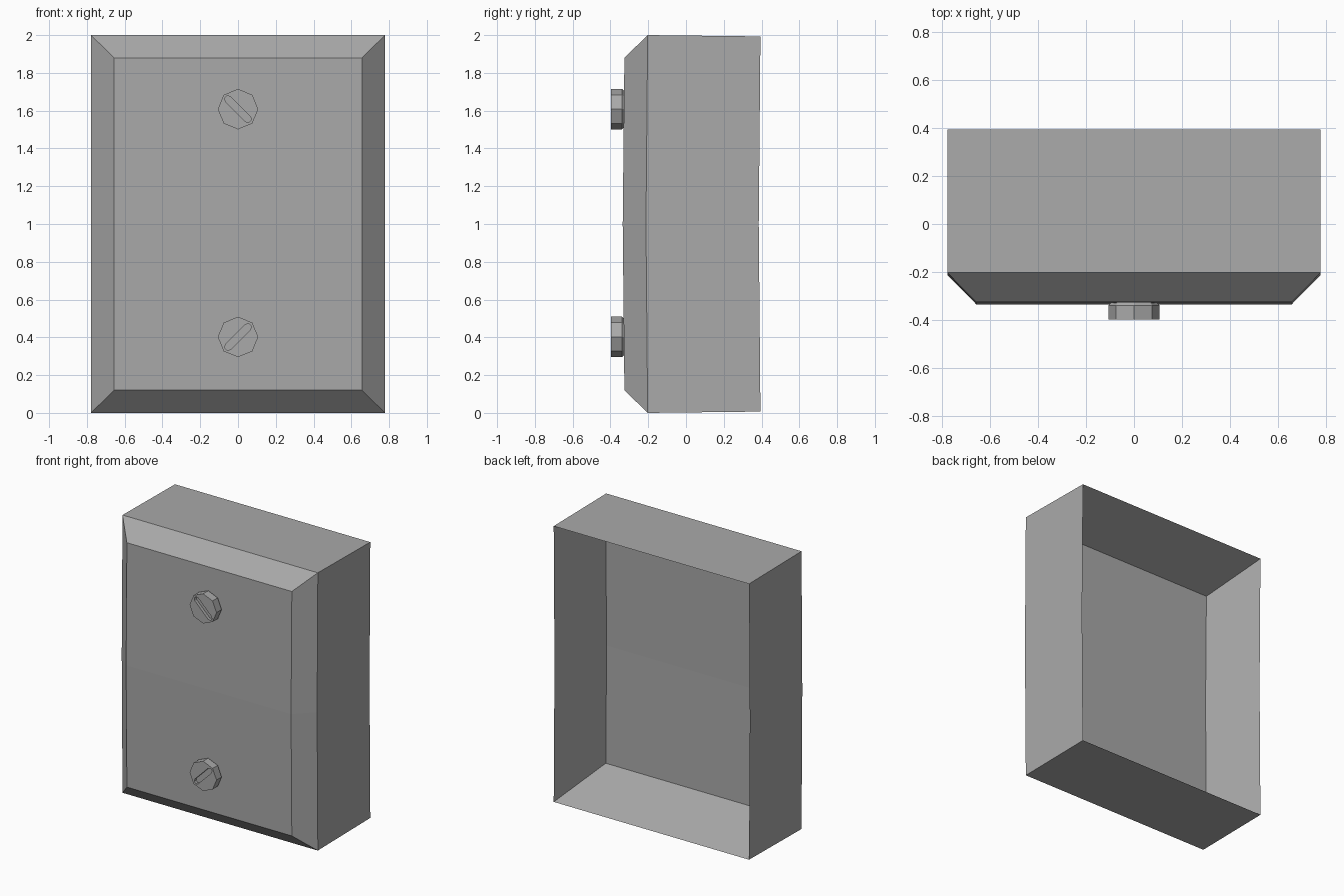
import bpy, bmesh, math
from mathutils import Matrix

cube = bpy.data.objects.get("Cube")
if cube:
    bpy.data.objects.remove(cube, do_unlink=True)

grey = bpy.data.materials.new("plain_grey")
grey.use_nodes = True
colour = (0.4, 0.4, 0.4, 1)
grey.diffuse_color = colour
grey.node_tree.nodes["Principled BSDF"].inputs["Base Color"].default_value = colour


def finish(bm, name):
    bmesh.ops.recalc_face_normals(bm, faces=bm.faces)
    mesh = bpy.data.meshes.new(name)
    bm.to_mesh(mesh)
    bm.free()
    mesh.materials.append(grey)
    obj = bpy.data.objects.new(name, mesh)
    bpy.context.collection.objects.link(obj)
    return obj


def loft(bm, loops):
    """Join successive loops of points with quads and return the vertex loops."""
    rings = [[bm.verts.new(p) for p in loop] for loop in loops]
    for a, b in zip(rings, rings[1:]):
        n = len(a)
        for i in range(n):
            j = (i + 1) % n
            bm.faces.new((a[i], a[j], b[j], b[i]))
    return rings


# Hollow casing: recessed floor, open back rim, shoulder, bevelled front
CORNERS = [(-1, -1), (1, -1), (1, 0), (1, 1), (-1, 1), (-1, 0)]
BOW = 0.009


def casing_loop(half_x, half_z, y):
    return [(sx * half_x, y - (BOW if sz == 0 else 0), 1 + sz * half_z)
            for sx, sz in CORNERS]


bm = bmesh.new()
rings = loft(bm, [
    casing_loop(0.66, 0.845, -0.03),
    casing_loop(0.778, 0.993, 0.394),
    casing_loop(0.778, 1.0, -0.203),
    casing_loop(0.657, 0.88, -0.326),
])
for r in (rings[0], rings[-1]):
    bm.faces.new((r[0], r[1], r[2], r[5]))
    bm.faces.new((r[5], r[2], r[3], r[4]))
finish(bm, "casing")


# Slotted octagonal screw heads
def octagon(radius, y):
    return [(radius * math.cos(i * math.pi / 4), y, radius * math.sin(i * math.pi / 4))
            for i in range(8)]


def slot_loop(y, half_length=0.074, radius=0.019):
    points = []
    for side in (1, -1):
        for k in (-3, -1, 1, 3):
            a = k * math.pi / 6
            points.append((side * (half_length + radius * math.cos(a)), y,
                           side * radius * math.sin(a)))
    return points


def capped(name, loops):
    bm = bmesh.new()
    rings = loft(bm, loops)
    bm.faces.new(rings[0])
    bm.faces.new(rings[-1])
    return finish(bm, name)


def screw(name, z, angle):
    head = capped(name, [octagon(0.086, -0.318), octagon(0.107, -0.339),
                         octagon(0.107, -0.397)])
    cutter = capped(name + "_slot_cutter", [slot_loop(-0.375), slot_loop(-0.45)])
    cutter.data.transform(Matrix.Rotation(angle, 4, "Y"))
    cutter.hide_render = True
    cut = head.modifiers.new("slot", "BOOLEAN")
    cut.operation = "DIFFERENCE"
    cut.solver = "EXACT"
    cut.object = cutter
    # Bake the slot into the head and drop the cutter
    bpy.context.view_layer.update()
    graph = bpy.context.evaluated_depsgraph_get()
    baked = bpy.data.meshes.new_from_object(head.evaluated_get(graph))
    head.modifiers.clear()
    head.data = baked
    bpy.data.objects.remove(cutter, do_unlink=True)
    head.location.z = z


screw("upper_screw", 1.608, math.pi / 4)
screw("lower_screw", 0.402, -math.pi / 4)
